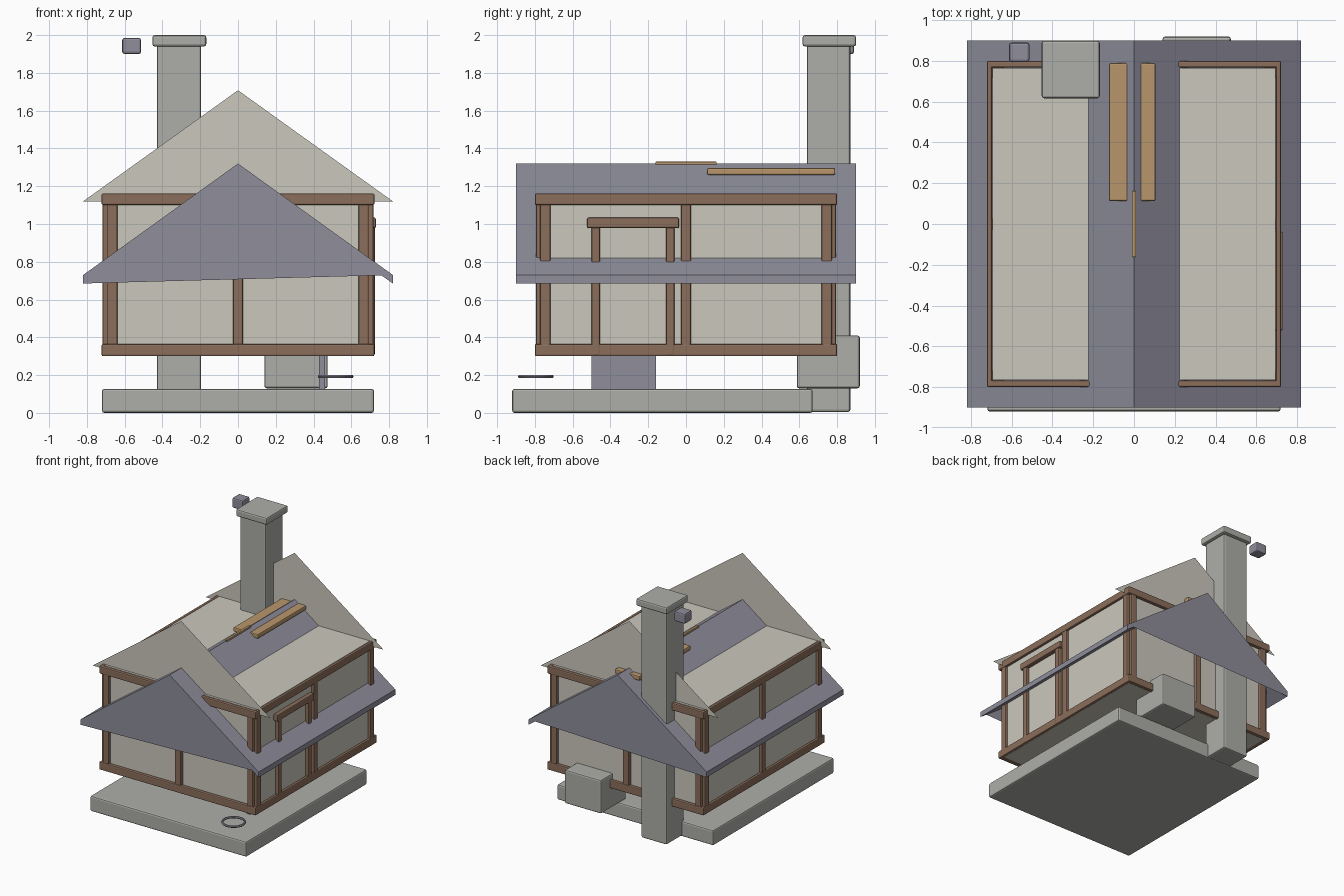
import bpy, bmesh
from mathutils import Vector

if "Cube" in bpy.data.objects:
    bpy.data.objects.remove(bpy.data.objects["Cube"], do_unlink=True)


def material(name, srgb):
    """Flat colour material from display values."""
    rgb = [(c / 255 / 12.92 if c < 11 else ((c / 255 + 0.055) / 1.055) ** 2.4) for c in srgb]
    m = bpy.data.materials.new(name)
    m.use_nodes = True
    m.diffuse_color = (*rgb, 1)
    m.node_tree.nodes["Principled BSDF"].inputs["Base Color"].default_value = (*rgb, 1)
    return m


STONE = material("stone grey", (174, 175, 169))
PLASTER = material("cream plaster", (203, 200, 188))
TIMBER = material("brown timber", (139, 110, 91))
SLATE = material("slate purple", (142, 141, 155))
PLANK = material("tan plank", (184, 150, 108))


def finish(name, bm, mat):
    me = bpy.data.meshes.new(name)
    bm.to_mesh(me)
    bm.free()
    me.materials.append(mat)
    ob = bpy.data.objects.new(name, me)
    bpy.context.scene.collection.objects.link(ob)
    return ob


def box(name, x, y, z, mat, bevel=0.008):
    """Box from (low, high) ranges with softened edges."""
    bm = bmesh.new()
    bmesh.ops.create_cube(bm, size=1)
    for v in bm.verts:
        v.co = Vector([r[0] if c < 0 else r[1] for c, r in zip(v.co, (x, y, z))])
    ob = finish(name, bm, mat)
    if bevel:
        mod = ob.modifiers.new("soft_edges", "BEVEL")
        mod.width = bevel
        mod.segments = 2
    return ob


def span(sign, low, high):
    return tuple(sorted((sign * low, sign * high)))


# Stone base, chimney and the block at the back
box("foundation", (-0.72, 0.72), (-0.92, 0.67), (0, 0.127), STONE, 0.012)
box("chimney", (-0.43, -0.195), (0.64, 0.87), (0.005, 1.96), STONE, 0.012)
box("chimney_cap", (-0.453, -0.168), (0.617, 0.9), (1.94, 2), STONE, 0.012)
box("back_block", (0.14, 0.475), (0.587, 0.92), (0.13, 0.41), STONE, 0.012)

# Plaster body
box("walls", (-0.695, 0.695), (-0.765, 0.765), (0.305, 1.16), PLASTER, 0)

# Timber frame on all four sides
BOTTOM, TOP, FULL = (0.3, 0.365), (1.1, 1.162), (0.31, 1.15)
for s, end in ((-1, "front"), (1, "back")):
    for z, level in ((BOTTOM, "bottom"), (TOP, "top")):
        box(f"{end}_{level}_beam", (-0.72, 0.72), span(s, 0.768, 0.8), z, TIMBER)
    for x, place in ((-0.665, "right"), (0, "middle"), (0.665, "left")):
        box(f"{end}_{place}_post", (x - 0.027, x + 0.027), span(s, 0.75, 0.795), FULL, TIMBER)
for s, side in ((-1, "right"), (1, "left")):
    for z, level in ((BOTTOM, "bottom"), (TOP, "top")):
        box(f"{side}_{level}_beam", span(s, 0.697, 0.722), (-0.8, 0.8), z, TIMBER)
    for y, place in ((-0.745, "front"), (0, "middle"), (0.745, "back")):
        box(f"{side}_{place}_post", span(s, 0.68, 0.718), (y - 0.027, y + 0.027), FULL, TIMBER)

# Door frame on the left wall, with a slab below the floor
for y, place in ((-0.478, "front"), (-0.083, "back")):
    box(f"door_{place}_jamb", (0.68, 0.724), (y - 0.023, y + 0.023), (0.305, 1), TIMBER)
box("door_lintel", (0.68, 0.73), (-0.523, -0.037), (0.978, 1.034), TIMBER)
box("door_panel", (0.43, 0.46), (-0.5, -0.16), (0.12, 0.6), SLATE, 0)

# Slate roof: bent sheet with closed triangular ends
bm = bmesh.new()
profile = ((-0.82, 0.685), (-0.82, 0.73), (0, 1.32), (0.82, 0.73), (0.82, 0.685), (0, 1.275))
rings = [[bm.verts.new((x, y, z)) for x, z in profile] for y in (-0.9, 0.9)]
for i in range(len(profile)):
    j = (i + 1) % len(profile)
    bm.faces.new((rings[0][i], rings[0][j], rings[1][j], rings[1][i]))
for ring in rings:
    notch = bm.verts.new((0.75, ring[0].co.y, 0.735))
    bm.faces.new((ring[0], ring[1], ring[2]))
    bm.faces.new((ring[0], ring[2], ring[3]))
    bm.faces.new((ring[3], ring[4], notch))
bmesh.ops.recalc_face_normals(bm, faces=bm.faces)
finish("slate_roof", bm, SLATE)

# Tall thin gable sheets
for y, end in ((-0.745, "front"), (0.745, "back")):
    bm = bmesh.new()
    corners = [bm.verts.new((x, y, z)) for x, z in ((-0.82, 1.12), (0.82, 1.12), (0, 1.708))]
    bm.faces.new(corners if y < 0 else corners[::-1])
    finish(f"{end}_gable", bm, PLASTER)

# Planks on the ridge
box("right_plank", (-0.123, -0.03), (0.112, 0.79), (1.26, 1.297), PLANK)
box("left_plank", (0.028, 0.105), (0.112, 0.79), (1.26, 1.297), PLANK)
box("ridge_strip", (-0.01, 0.01), (-0.162, 0.162), (1.313, 1.33), PLANK, 0.003)

# Small block beside the chimney top
box("floating_block", (-0.613, -0.513), (0.795, 0.89), (1.9, 1.985), SLATE, 0.012)

# Flat ring above the front corner of the base
bpy.ops.mesh.primitive_torus_add(location=(0.517, -0.795, 0.193), major_radius=0.086,
                                 minor_radius=0.009, major_segments=24, minor_segments=6)
ring = bpy.context.object
ring.name = "ring"
ring.data.materials.append(SLATE)
